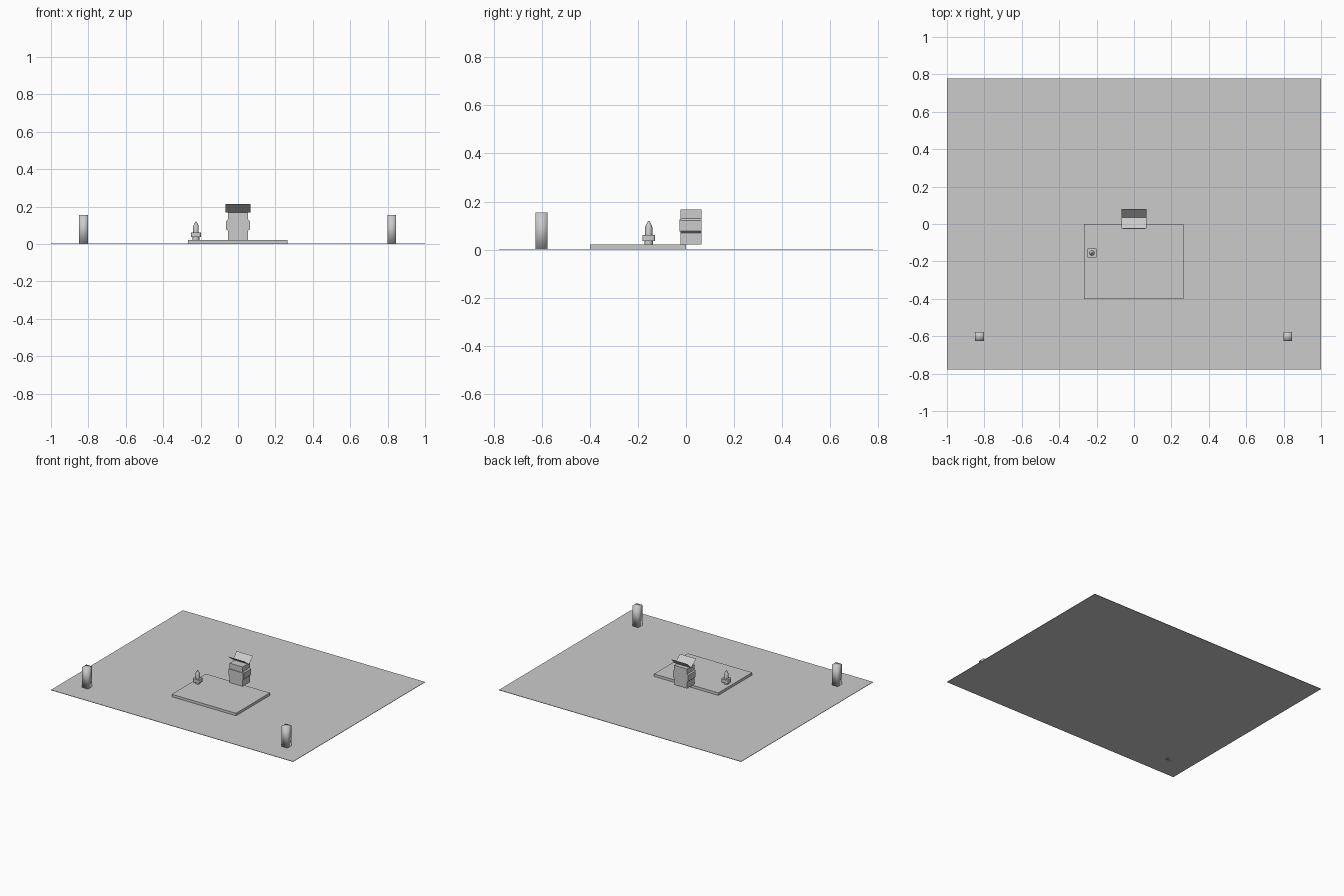
import bpy, bmesh, math

if "Cube" in bpy.data.objects:
    bpy.data.objects.remove(bpy.data.objects["Cube"])

grey = bpy.data.materials.new("plain_grey")
grey.diffuse_color = (0.6, 0.6, 0.6, 1)
grey.use_nodes = True
grey.node_tree.nodes["Principled BSDF"].inputs["Base Color"].default_value = grey.diffuse_color


def finish(name, bm, smooth=False, fix=True):
    if fix:
        bmesh.ops.recalc_face_normals(bm, faces=bm.faces[:])
    me = bpy.data.meshes.new(name)
    bm.to_mesh(me)
    bm.free()
    for p in me.polygons:
        p.use_smooth = smooth
    me.materials.append(grey)
    ob = bpy.data.objects.new(name, me)
    bpy.context.collection.objects.link(ob)
    return ob


def box(name, x0, x1, y0, y1, z0, z1, smooth=False, round_corners=0):
    bm = bmesh.new()
    bmesh.ops.create_cube(bm, size=1)
    for v in bm.verts:
        v.co = ((x0 + x1) / 2 + v.co.x * (x1 - x0),
                (y0 + y1) / 2 + v.co.y * (y1 - y0),
                (z0 + z1) / 2 + v.co.z * (z1 - z0))
    if round_corners:
        upright = [e for e in bm.edges if abs(e.verts[0].co.z - e.verts[1].co.z) > 1e-4]
        bmesh.ops.bevel(bm, geom=upright, offset=round_corners, segments=3,
                        profile=0.5, affect='EDGES')
    return finish(name, bm, smooth)


def lathe(name, cx, cy, profile, n=16):
    bm = bmesh.new()
    rings = [[bm.verts.new((cx + r * math.cos(2 * math.pi * i / n),
                            cy + r * math.sin(2 * math.pi * i / n), z)) for i in range(n)]
             for r, z in profile]
    for a, b in zip(rings, rings[1:]):
        for i in range(n):
            j = (i + 1) % n
            bm.faces.new((a[i], a[j], b[j], b[i]))
    bm.faces.new(rings[0][::-1])
    bm.faces.new(rings[-1])
    return finish(name, bm)


# ground sheet and low platform
box("ground_sheet", -1, 1, -0.778, 0.778, 0, 0.003)
box("platform", -0.267, 0.264, -0.4, 0, 0.002, 0.022)

# two soft-shaded posts at the front corners
for side, sx in (("left", -0.825), ("right", 0.822)):
    box(side + "_post", sx - 0.024, sx + 0.024, -0.625, -0.577, 0, 0.155, smooth=True)

# stand: profile with bulging sides, extruded front to back
half = [(0.054, 0.022), (0.054, 0.07), (0.063, 0.078), (0.063, 0.122),
        (0.054, 0.13), (0.054, 0.167)]
outline = half + [(-x, z) for x, z in reversed(half)]
bm = bmesh.new()
face = bm.faces.new([bm.verts.new((x, -0.022, z)) for x, z in outline])
ext = bmesh.ops.extrude_face_region(bm, geom=[face], use_keep_orig=True)
for v in [g for g in ext["geom"] if isinstance(g, bmesh.types.BMVert)]:
    v.co.y = 0.064
finish("stand_body", bm)
box("stand_front_panel", -0.06, 0.06, -0.027, -0.021, 0.075, 0.125)

# open sheets forming a V on top of the stand
for name, y in (("front_leaf", -0.025), ("back_leaf", 0.08)):
    bm = bmesh.new()
    pts = [(-0.067, 0.035, 0.168), (0.067, 0.035, 0.168), (0.067, y, 0.214), (-0.067, y, 0.214)]
    f = bm.faces.new([bm.verts.new(p) for p in pts])
    f.normal_update()
    if f.normal.z < 0:
        f.normal_flip()
    finish(name, bm, fix=False)

# small pointed bottle
cx, cy = -0.225, -0.155
lathe("bottle_foot", cx, cy, [(0.018, 0.022), (0.018, 0.038)])
box("bottle_block", cx - 0.026, cx + 0.026, cy - 0.026, cy + 0.026, 0.036, 0.061,
    round_corners=0.009)
tip = lathe("bottle_neck_and_tip", cx, cy,
            [(0.015, 0.06), (0.015, 0.094), (0.010, 0.106), (0.002, 0.12)])

for name in ("bottle_foot", "bottle_block", "bottle_neck_and_tip"):
    ob = bpy.data.objects[name]
    bpy.ops.object.select_all(action='DESELECT')
    ob.select_set(True)
    bpy.context.view_layer.objects.active = ob
    bpy.ops.object.shade_smooth_by_angle(angle=math.radians(35))
